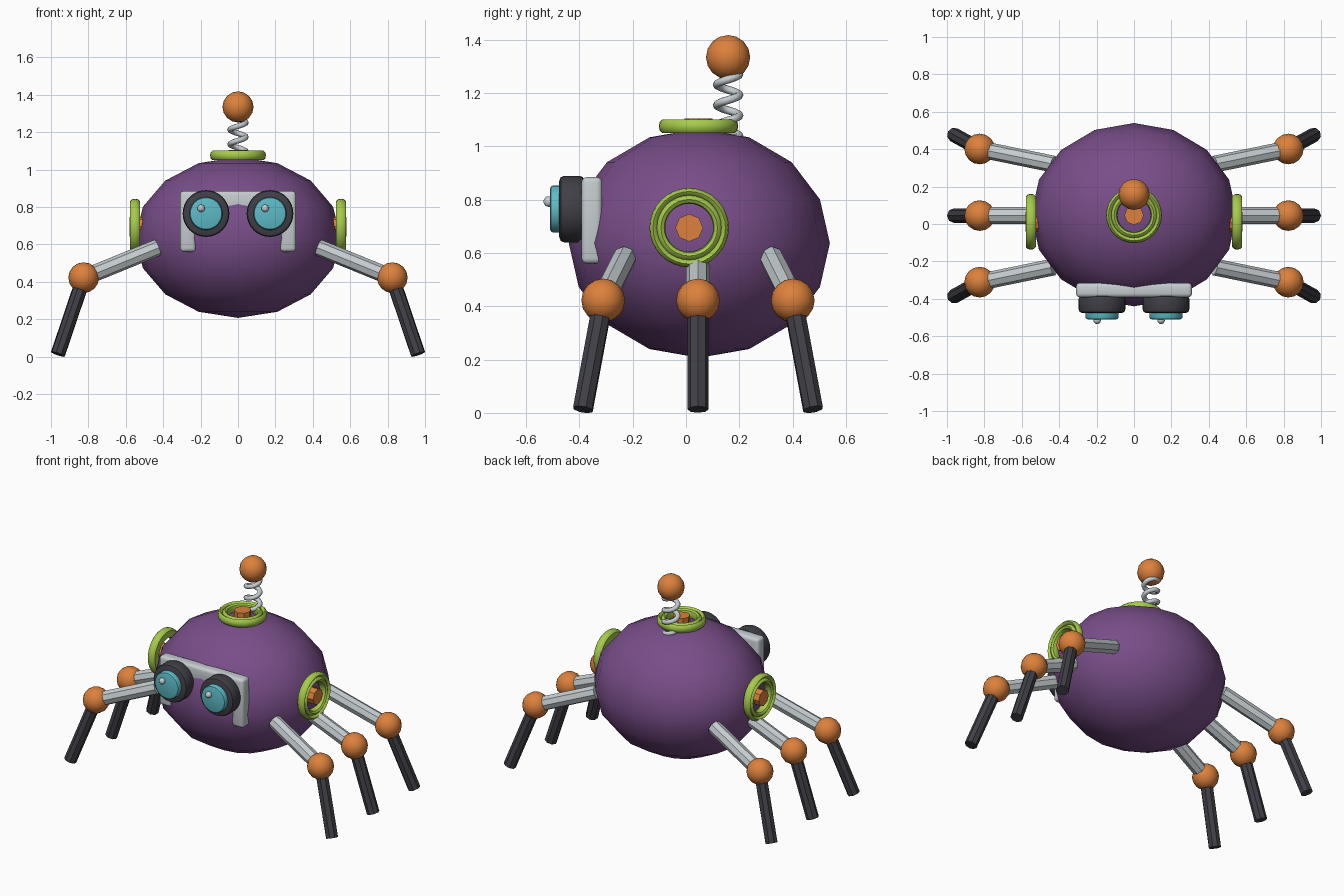
import bpy, bmesh, math
from mathutils import Vector, Matrix

if "Cube" in bpy.data.objects:
    bpy.data.objects.remove(bpy.data.objects["Cube"])


def material(name, rgb):
    m = bpy.data.materials.new(name)
    m.diffuse_color = (*rgb, 1)
    m.use_nodes = True
    m.node_tree.nodes["Principled BSDF"].inputs["Base Color"].default_value = m.diffuse_color
    return m


PURPLE = material("purple", (0.19, 0.075, 0.25))
ORANGE = material("orange", (0.72, 0.22, 0.045))
GREEN = material("lime green", (0.38, 0.60, 0.07))
GREY = material("light grey", (0.56, 0.61, 0.63))
DARK = material("charcoal", (0.05, 0.05, 0.062))
CYAN = material("cyan", (0.11, 0.50, 0.57))


def finish(name, bm, mat, matrix=None, angle=35):
    """Turn a bmesh into a named, coloured object."""
    if matrix is not None:
        bm.transform(matrix)
    bmesh.ops.recalc_face_normals(bm, faces=bm.faces)
    me = bpy.data.meshes.new(name)
    bm.to_mesh(me)
    bm.free()
    me.materials.append(mat)
    ob = bpy.data.objects.new(name, me)
    bpy.context.collection.objects.link(ob)
    bpy.ops.object.select_all(action='DESELECT')
    bpy.context.view_layer.objects.active = ob
    ob.select_set(True)
    bpy.ops.object.shade_smooth_by_angle(angle=math.radians(angle))
    return ob


def place(loc, axis):
    """Matrix that sends local z to the given axis, at loc."""
    rot = Vector(axis).to_track_quat('Z', 'Y').to_matrix().to_4x4()
    return Matrix.Translation(loc) @ rot


def ball(name, loc, size, mat, seg=16, rings=8):
    bm = bmesh.new()
    bmesh.ops.create_uvsphere(bm, u_segments=seg, v_segments=rings, radius=1)
    return finish(name, bm, mat, Matrix.Translation(loc) @ Matrix.Diagonal((*size, 1)))


def lathe(name, profile, loc, axis, mat, steps=32, closed=False):
    """Spin (radius, height) points round an axis."""
    bm = bmesh.new()
    rows = []
    for i in range(steps):
        a = 2 * math.pi * i / steps
        rows.append([bm.verts.new((r * math.cos(a), r * math.sin(a), h)) for r, h in profile])
    n = len(profile)
    for i in range(steps):
        p, q = rows[i], rows[(i + 1) % steps]
        for j in range(n if closed else n - 1):
            k = (j + 1) % n
            bm.faces.new((p[j], q[j], q[k], p[k]))
    if not closed:
        bm.faces.new([r[0] for r in rows])
        bm.faces.new([r[-1] for r in rows])
    return finish(name, bm, mat, place(loc, axis))


def rod(name, a, b, r, mat, sides=8):
    a, b = Vector(a), Vector(b)
    return lathe(name, [(r, 0), (r, (b - a).length)], a, b - a, mat, sides)


# Body
ball("body", (0, 0.05, 0.637), (0.55, 0.49, 0.43), PURPLE)

# Grooved port rings with a central plug: left, right and top
RING = [(0.090, 0.010), (0.094, 0.0), (0.136, 0.0), (0.146, 0.010), (0.149, 0.026),
        (0.146, 0.042), (0.136, 0.052), (0.126, 0.046), (0.121, 0.037), (0.116, 0.046),
        (0.106, 0.052), (0.094, 0.044), (0.090, 0.030)]
PORTS = [("right", (0.525, 0.012, 0.695), (1, 0, 0)),
         ("left", (-0.525, 0.012, 0.695), (-1, 0, 0)),
         ("top", (0, 0.047, 1.05), (0, 0, 1))]
for side, loc, axis in PORTS:
    lathe(side + "_port_ring", RING, loc, axis, GREEN, closed=True)
    lathe(side + "_port_plug", [(0.052, -0.06), (0.052, 0.055)], loc, axis, ORANGE, 8)

# Six two-part legs with ball knees
for s, side in ((-1, "left"), (1, "right")):
    for d, row in ((-1, "front"), (0, "middle"), (1, "back")):
        hip = (s * 0.43, 0.045 + d * 0.275, 0.583)
        knee = (s * 0.825, 0.045 + d * 0.356, 0.422)
        foot = (s * 0.963, 0.045 + d * 0.432, 0.013)
        label = f"{row}_{side}_"
        rod(label + "upper_leg", hip, knee, 0.045, GREY)
        rod(label + "lower_leg", knee, foot, 0.039, DARK)
        ball(label + "knee", knee, (0.082,) * 3, ORANGE)

# Face bracket: rounded upside-down U behind the eyes
half = [(0.0, 0.885), (0.31, 0.885), (0.31, 0.56), (0.225, 0.56), (0.225, 0.79), (0.0, 0.79)]
outline = half[1:5] + [(-x, z) for x, z in reversed(half[1:5])]
bm = bmesh.new()
face = bm.faces.new([bm.verts.new((x, -0.392, z)) for x, z in outline])
ext = bmesh.ops.extrude_face_region(bm, geom=[face])
bmesh.ops.translate(bm, vec=(0, 0.077, 0),
                    verts=[v for v in ext["geom"] if isinstance(v, bmesh.types.BMVert)])
bmesh.ops.bevel(bm, geom=bm.edges[:], offset=0.02, segments=3, profile=0.5, affect='EDGES')
finish("face_bracket", bm, GREY)

# Eyes: dark housing, lens and a small glint bead
for x, side in ((-0.171, "left"), (0.171, "right")):
    lathe(side + "_eye_housing",
          [(0.105, 0), (0.120, 0.006), (0.125, 0.02), (0.125, 0.075), (0.120, 0.089), (0.105, 0.095)],
          (x, -0.381, 0.765), (0, -1, 0), DARK)
    lathe(side + "_eye_lens",
          [(0.088, 0), (0.088, 0.028), (0.084, 0.035), (0.076, 0.038)],
          (x, -0.472, 0.765), (0, -1, 0), CYAN)
    ball(side + "_eye_glint", (x - 0.026, -0.515, 0.793), (0.02,) * 3, GREY)

# Antenna: coil spring and ball
TURNS, PER_TURN, SIDES, R, TUBE, Z0, Z1 = 3.5, 16, 8, 0.042, 0.0155, 1.02, 1.29
bm = bmesh.new()
loops = []
count = int(TURNS * PER_TURN)
for i in range(count + 1):
    a = 2 * math.pi * i / PER_TURN
    out = Vector((math.cos(a), math.sin(a), 0))
    centre = Vector((0, 0.158, Z0 + (Z1 - Z0) * i / count)) + out * R
    loops.append([bm.verts.new(centre + TUBE * (out * math.cos(t) + Vector((0, 0, math.sin(t)))))
                  for t in (2 * math.pi * k / SIDES for k in range(SIDES))])
for p, q in zip(loops, loops[1:]):
    for k in range(SIDES):
        bm.faces.new((p[k], p[(k + 1) % SIDES], q[(k + 1) % SIDES], q[k]))
bm.faces.new(loops[0])
bm.faces.new(loops[-1])
finish("antenna_spring", bm, GREY, angle=60)
ball("antenna_ball", (0, 0.158, 1.335), (0.083,) * 3, ORANGE)
